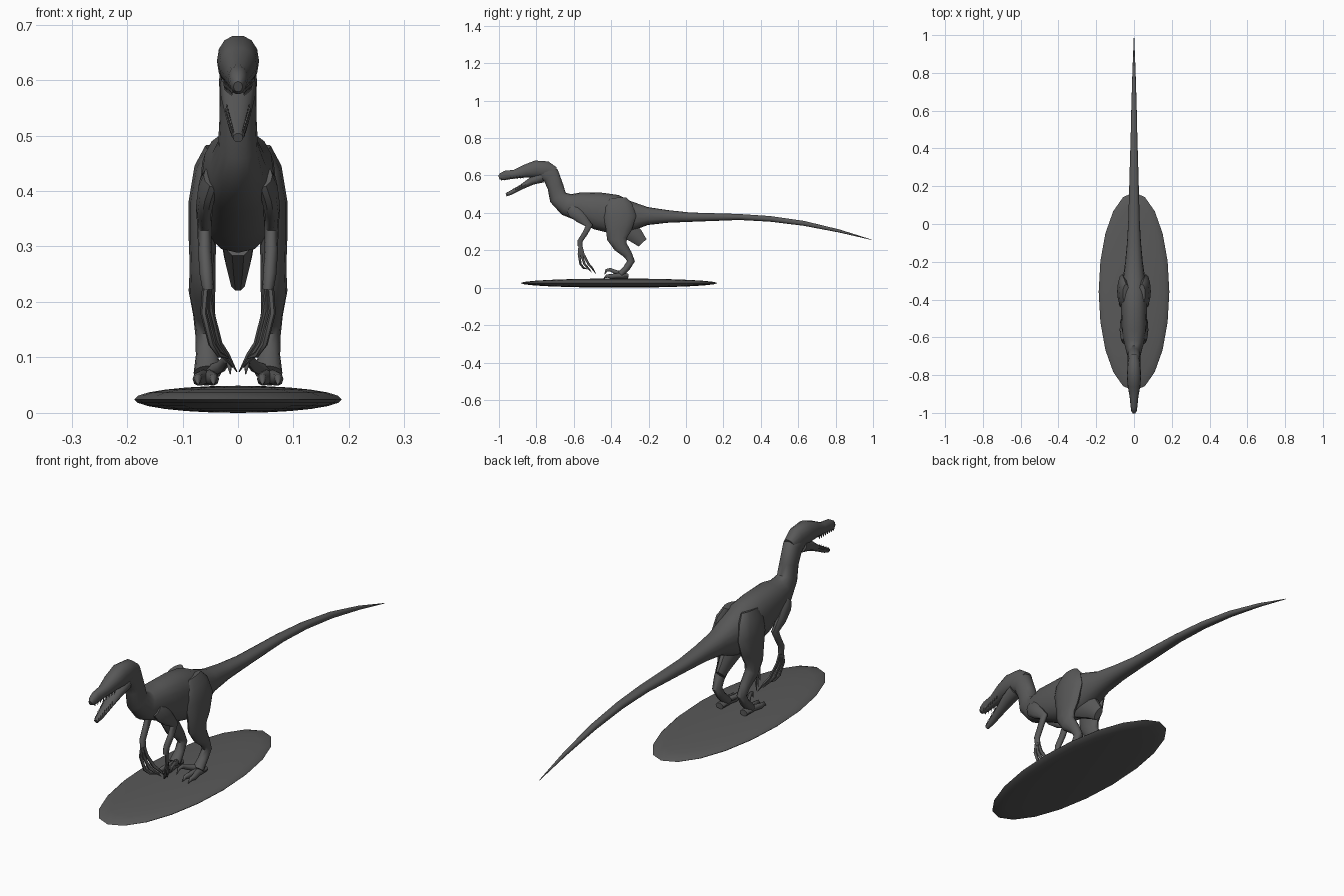
import bpy, bmesh, math
from mathutils import Vector, Matrix

hide = bpy.data.materials.new("dark_grey")
hide.diffuse_color = (.10, .10, .10, 1)


def finish(name, bm, mirror=False, angle=50):
    bmesh.ops.recalc_face_normals(bm, faces=bm.faces)
    me = bpy.data.meshes.new(name)
    bm.to_mesh(me)
    bm.free()
    me.materials.append(hide)
    ob = bpy.data.objects.new(name, me)
    bpy.context.collection.objects.link(ob)
    bpy.ops.object.select_all(action='DESELECT')
    ob.select_set(True)
    bpy.context.view_layer.objects.active = ob
    bpy.ops.object.shade_smooth_by_angle(angle=math.radians(angle))
    if mirror:
        ob.modifiers.new("Mirror", 'MIRROR').use_mirror_merge = False
    return ob


def bulge(v, power):
    return math.copysign(abs(v) ** power, v)


def add_tube(bm, pts, n=10, power=1):
    """Loft elliptical rings (x, y, z, half width, half depth) along a path."""
    pos = [Vector(p[:3]) for p in pts]
    rings = []
    for i, p in enumerate(pts):
        t = Vector()
        if i > 0:
            t += (pos[i] - pos[i - 1]).normalized()
        if i < len(pts) - 1:
            t += (pos[i + 1] - pos[i]).normalized()
        t.normalize()
        side = (Vector((1, 0, 0)) - t * t.x).normalized()
        up = t.cross(side)
        rings.append([bm.verts.new(pos[i] + side * p[3] * bulge(math.cos(a), power)
                                   + up * p[4] * bulge(math.sin(a), power))
                      for a in (2 * math.pi * k / n for k in range(n))])
    for a, b in zip(rings, rings[1:]):
        for k in range(n):
            bm.faces.new((a[k], a[(k + 1) % n], b[(k + 1) % n], b[k]))
    bm.faces.new(rings[0])
    bm.faces.new(rings[-1])


def tubes(name, paths, n=10, mirror=False, power=1):
    bm = bmesh.new()
    for pts in paths:
        add_tube(bm, pts, n, power)
    return finish(name, bm, mirror)


def centre(rows):
    return [(0, *r) for r in rows]


# Neck, torso and tail in one loft
tubes("body", [centre([
    (-.775, .630, .032, .042), (-.722, .600, .034, .048), (-.698, .540, .033, .043),
    (-.685, .483, .036, .048), (-.640, .445, .050, .060), (-.575, .435, .064, .076),
    (-.470, .410, .069, .100), (-.380, .392, .070, .105), (-.300, .380, .061, .083),
    (-.205, .383, .047, .048), (-.100, .381, .037, .034), (.020, .377, .030, .025),
    (.285, .378, .023, .016), (.450, .368, .018, .015), (.630, .344, .014, .013),
    (.820, .303, .008, .008), (.993, .256, .001, .001)])], 16, power=.88)

# Pelvic bone bump below the tail root
tubes("pelvis", [centre([
    (-.340, .330, .034, .060), (-.270, .280, .025, .045), (-.232, .240, .015, .030)])])

# Skull with upper jaw
tubes("skull", [centre([
    (-.700, .615, .026, .030), (-.745, .630, .034, .047), (-.805, .634, .038, .047),
    (-.855, .624, .034, .036), (-.915, .607, .023, .024), (-.965, .601, .018, .025),
    (-.988, .593, .015, .020), (-1.0, .588, .008, .010)])], 14, power=.92)

# Open lower jaw
tubes("lower_jaw", [centre([
    (-.770, .592, .033, .032), (-.825, .570, .031, .022), (-.880, .538, .023, .014),
    (-.935, .508, .015, .012), (-.962, .496, .009, .009)])])

# Teeth along both jaws
bm = bmesh.new()
for i in range(8):
    f = i / 7
    for p, tip in (((.024 - .013 * f, -.87 - .115 * f, .590 - .012 * f), -1),
                   ((.020 - .011 * f, -.88 - .075 * f, .550 - .044 * f), 1)):
        rot = Matrix.Rotation(math.pi if tip < 0 else 0, 4, 'X')
        bmesh.ops.create_cone(bm, cap_ends=True, segments=5, radius1=.004, radius2=0,
                              depth=.016, matrix=Matrix.Translation(p) @ rot)
finish("teeth", bm, True)

# Hind legs: haunch blended into the back, thigh, shin and ankle
tubes("hind_leg", [[
    (.042, -.368, .476, .018, .050), (.053, -.364, .440, .026, .076),
    (.062, -.354, .380, .027, .088), (.064, -.360, .315, .025, .070),
    (.064, -.368, .262, .023, .054), (.065, -.350, .220, .024, .037),
    (.061, -.312, .178, .020, .024), (.058, -.294, .142, .019, .021),
    (.056, -.318, .104, .020, .018), (.055, -.350, .072, .025, .018)]], 12, True)

# Walking toes with claws
toes = [[(.057, -.310, .062, .018, .013), (.056 + dx * .4, -.365, .064, .014, .014),
         (.056 + dx, -.402, .061, .010, .012), (.056 + dx, -.424, .062, .007, .009),
         (.056 + dx, -.440, .050, .001, .001)] for dx in (-.012, .016)]
tubes("toes", toes, 8, True)

# Raised sickle claw on the inner toe
tubes("sickle_claw", [[
    (.048, -.350, .076, .011, .013), (.030, -.378, .084, .010, .011),
    (.020, -.405, .096, .008, .010), (.016, -.425, .093, .006, .008),
    (.014, -.436, .070, .001, .001)]], 8, True)

# Arms folded back at the elbow
tubes("arm", [[
    (.046, -.618, .425, .017, .026), (.055, -.598, .405, .017, .036),
    (.061, -.560, .370, .015, .030), (.060, -.518, .332, .013, .021),
    (.060, -.540, .290, .012, .015), (.057, -.566, .250, .012, .014),
    (.054, -.566, .222, .010, .014)]], 10, True)

# Three long clawed fingers per hand
fingers = [[(.057, -.566, .240, .007, .009),
            (.048 + dx, -.550 + dy * .5, .180, .006, .008),
            (.034 + dx, -.520 + dy, .125, .006, .007),
            (.020 + dx, -.502 + dy, .105, .005, .006),
            (.002 + dx, -.482 + dy, .074 + dz, .001, .001)]
           for dx, dy, dz in ((0, 0, 0), (.008, -.022, .008), (.014, -.044, .025))]
tubes("fingers", fingers, 6, True)

# Flattened oval base
bm = bmesh.new()
bmesh.ops.create_uvsphere(
    bm, u_segments=20, v_segments=12, radius=1,
    matrix=Matrix.Translation((0, -.358, .0245)) @ Matrix.Diagonal((.187, .526, .0245, 1)))
finish("base", bm)
